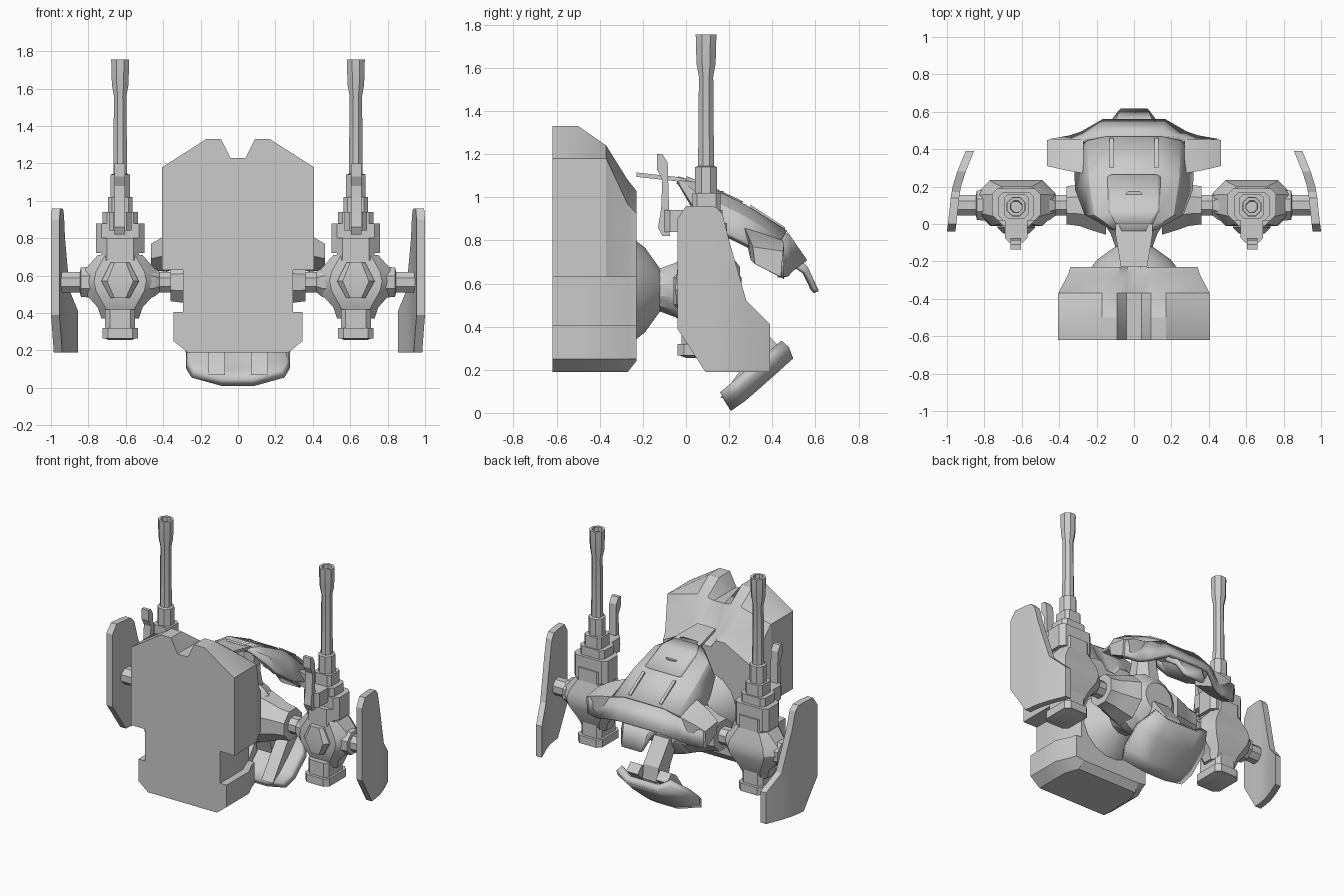
import bpy, bmesh, math
from math import cos, sin, pi

cube = bpy.data.objects.get("Cube")
if cube:
    bpy.data.objects.remove(cube, do_unlink=True)

grey = bpy.data.materials.new("plain_grey")
grey.use_nodes = True
grey.diffuse_color = (0.6, 0.6, 0.6, 1)
grey.node_tree.nodes["Principled BSDF"].inputs["Base Color"].default_value = (0.6, 0.6, 0.6, 1)


def finish(name, bm, mirror=False, thick=0):
    bmesh.ops.recalc_face_normals(bm, faces=bm.faces)
    me = bpy.data.meshes.new(name)
    bm.to_mesh(me)
    bm.free()
    me.materials.append(grey)
    for p in me.polygons:
        p.use_smooth = True
    me.set_sharp_from_angle(angle=math.radians(25))
    ob = bpy.data.objects.new(name, me)
    bpy.context.scene.collection.objects.link(ob)
    if thick:
        m = ob.modifiers.new("Thickness", "SOLIDIFY")
        m.thickness, m.offset = thick, 0
    if mirror:
        ob.modifiers.new("Mirror", "MIRROR")
    return ob


def loft(name, rings, mirror=False):
    """Skin a row of closed rings and cap both ends."""
    bm = bmesh.new()
    rows = [[bm.verts.new(p) for p in r] for r in rings]
    n = len(rows[0])
    for a, b in zip(rows, rows[1:]):
        for i in range(n):
            bm.faces.new((a[i], a[(i + 1) % n], b[(i + 1) % n], b[i]))
    bm.faces.new(rows[0])
    bm.faces.new(rows[-1])
    return finish(name, bm, mirror)


def shell(name, half_rows, thick):
    """Skin open rows of right-half points, reflected across the middle."""
    bm = bmesh.new()
    rows = []
    for r in half_rows:
        full = [(-x, y, z) for x, y, z in reversed(r)] + list(r)
        rows.append([bm.verts.new(p) for p in full])
    for a, b in zip(rows, rows[1:]):
        for i in range(len(a) - 1):
            bm.faces.new((a[i], a[i + 1], b[i + 1], b[i]))
    return finish(name, bm, thick=thick)


def lathe(name, axis, centre, profile, n=8, mirror=False):
    """Turn (position, radius) pairs round an axis through centre."""
    k = "xyz".index(axis)
    rings = []
    for t, r in profile:
        ring = []
        for i in range(n):
            a = 2 * pi * (i + 0.5) / n
            p = list(centre)
            p[k] = t
            p[(k + 1) % 3] += r * cos(a)
            p[(k + 2) % 3] += r * sin(a)
            ring.append(p)
        rings.append(ring)
    return loft(name, rings, mirror)


def plan(x, y0, y1, hx, z, cut):
    """Bevelled rectangle lying flat at height z."""
    h = [(hx - cut, y0), (hx, y0 + cut), (hx, y1 - cut), (hx - cut, y1)]
    return [(x + a, b, z) for a, b in h] + [(x - a, b, z) for a, b in reversed(h)]


def slab(name, outline, x0, x1, mirror=False):
    """Side outline in (y, z) pushed along x."""
    return loft(name, [[(x, y, z) for y, z in outline] for x in (x0, x1)], mirror)


# Large front block with a notched crown and stepped sides
half = [(.04, 1.23), (.09, 1.33), (.17, 1.33), (.405, 1.18), (.405, .63),
        (.295, .63), (.295, .405), (.345, .405), (.345, .25), (.27, .19)]


def block_ring(y, drop, scale, lift):
    h = []
    for i, (x, z) in enumerate(half):
        z = z - drop * (1 if 0 < i < 3 else .85) if i < 4 and drop > .2 else min(z, 1.33 - drop)
        h.append((x * scale, max(z, .19 + lift)))
    return [(x, y, z) for x, z in h] + [(-x, y, z) for x, z in reversed(h)]


loft("front_block", [block_ring(-.62, 0, 1, 0), block_ring(-.5, 0, 1, 0),
                     block_ring(-.37, .09, 1, 0), block_ring(-.27, .25, .87, 0),
                     block_ring(-.23, .3, .84, .05)])

# Neck and rounded core
MID = (0, .1, .57)
lathe("neck_cone", "y", MID, [(-.24, .24), (-.19, .2), (-.12, .1)], 16)
lathe("neck_joint", "y", MID, [(-.13, .1), (-.05, .13), (.02, .18)], 12)
lathe("core", "y", MID, [(-.02, .14), (.02, .2), (.1, .23), (.18, .2), (.25, .11)], 16)
lathe("core_column", "z", (0, .1, 0), [(.68, .12), (.85, .09), (1.03, .08)], 8)

# Hood: thin arched shell with a sloped rear visor
shell("hood", [
    [(.05, -.04, 1.08), (.08, -.035, 1.07), (.11, -.02, 1.05)],
    [(.13, .06, 1.05), (.2, .05, 1.01), (.25, .05, .92)],
    [(.14, .27, .95), (.23, .23, .92), (.3, .18, .83)],
    [(.14, .46, .83), (.24, .44, .8), (.31, .36, .74)]], .035)
shell("visor", [
    [(.15, .46, .83), (.25, .45, .8), (.32, .42, .77), (.45, .44, .75)],
    [(.16, .55, .7), (.28, .48, .65), (.34, .46, .63), (.45, .44, .63)]], .03)
shell("beak", [[(.12, .5, .73), (.14, .48, .7)],
               [(.09, .555, .67), (.11, .55, .65)],
               [(.07, .605, .56), (.08, .59, .57)]], .025)
loft("hood_wing", [
    [(.27, .27, .86), (.27, .45, .8), (.27, .45, .67), (.27, .29, .75)],
    [(.38, .29, .82), (.38, .455, .78), (.38, .455, .62), (.38, .3, .71)],
    [(.465, .31, .77), (.465, .45, .75), (.465, .44, .63), (.465, .32, .69)]], True)
shell("hood_panel", [[(.08, 0, 1.088), (.1, .0, 1.085)],
                     [(.12, .07, 1.06), (.135, .07, 1.058)],
                     [(.12, .26, .972), (.14, .25, .97)]], .02)
slab("hood_rail", [(.3, .93), (.3, .965), (.46, .86), (.46, .83)], .11, .13, True)
loft("tongue", [[(-w, y, z), (w, y, z), (w, y, z - .02), (-w, y, z - .02)]
                for w, y, z in ((.07, -.23, 1.115), (.1, -.05, 1.095), (.1, .03, 1.08))])

# Lower plate on a stalk, with an inner frame
shell("lower_plate", [
    [(.08, .195, .03), (.24, .17, .075)],
    [(.1, .26, .075), (.27, .23, .125)],
    [(.13, .38, .18), (.27, .35, .23)],
    [(.12, .48, .27), (.2, .46, .32)]], .05)
slab("plate_frame", [(.16, .07), (.2, .07), (.44, .3), (.39, .35), (.34, .32)], .07, .16, True)
slab("plate_stalk", [(.3, .2), (.4, .26), (.39, .36), (.27, .52), (.16, .5), (.26, .34)], -.06, .06)

# Shoulder links between core, pods and shields
ARM = (0, .1, .565)
lathe("shoulder", "x", ARM, [(.15, .17), (.24, .14), (.29, .12), (.36, .11)], 8, True)
lathe("arm_link", "x", ARM, [(.3, .06), (.42, .06), (.45, .085), (.53, .11)], 8, True)
lathe("shield_collar", "x", ARM, [(.78, .09), (.84, .085), (.845, .06), (.96, .06)], 8, True)

# Pods, built up as stacked bevelled blocks
PX = .63
loft("pod_body", [plan(PX, .04, .16, .1, .37, .03), plan(PX, .01, .19, .12, .43, .04),
                  plan(PX, -.01, .225, .2, .52, .07), plan(PX, -.01, .235, .21, .57, .07),
                  plan(PX, -.01, .225, .2, .62, .07), plan(PX, .0, .2, .12, .71, .04)], True)
loft("pod_waist", [plan(PX, -.04, .1, .05, .48, .02), plan(PX, -.05, .1, .1, .57, .03),
                   plan(PX, -.04, .1, .05, .67, .02)], True)
for name, y0, y1, hx, z0, z1, cut in (
        ("pod_foot", -.04, .2, .095, .265, .32, .03), ("pod_ankle", -.02, .18, .08, .32, .42, .025),
        ("pod_mid", -.01, .2, .1, .68, .8, .03), ("pod_collar", .02, .19, .13, .72, .88, .03),
        ("pod_neck", .02, .17, .095, .8, .94, .025), ("gun_mount", .03, .16, .065, .92, 1.02, .02),
        ("blade_arm", -.1, .05, .06, .84, .94, .025)):
    loft(name, [plan(PX, y0, y1, hx, z0, cut), plan(PX, y0, y1, hx, z1, cut)], True)
loft("pod_toe", [plan(PX, .0, .14, .06, .255, .02), plan(PX, -.04, .2, .095, .27, .03)], True)

# Upright guns with hollow muzzles
lathe("gun_barrel", "z", (PX, .093, 0),
      [(.98, .056), (1.14, .056), (1.145, .04), (1.56, .036), (1.62, .048),
       (1.755, .052), (1.755, .034), (1.66, .03)], 8, True)

# Upright blades ahead of the guns
slab("blade", [(-.135, 1.2), (-.11, 1.2), (-.085, 1.16), (-.075, .82), (-.11, .82),
               (-.13, .86), (-.115, .95), (-.11, 1.08), (-.135, 1.13)], .605, .66, True)

# Outer shields, curving inward at the back
loft("shield", [[(x, y, t), (x - .045, y, t), (x - .045, y, b), (x, y, b)] for y, t, b, x in (
    (-.04, .9, .39, 1), (0, .96, .33, .995), (.09, .96, .19, .985), (.14, .955, .19, .98),
    (.17, .92, .19, .975), (.2, .8, .19, .97), (.28, .52, .19, .945), (.39, .41, .19, .9))], True)
